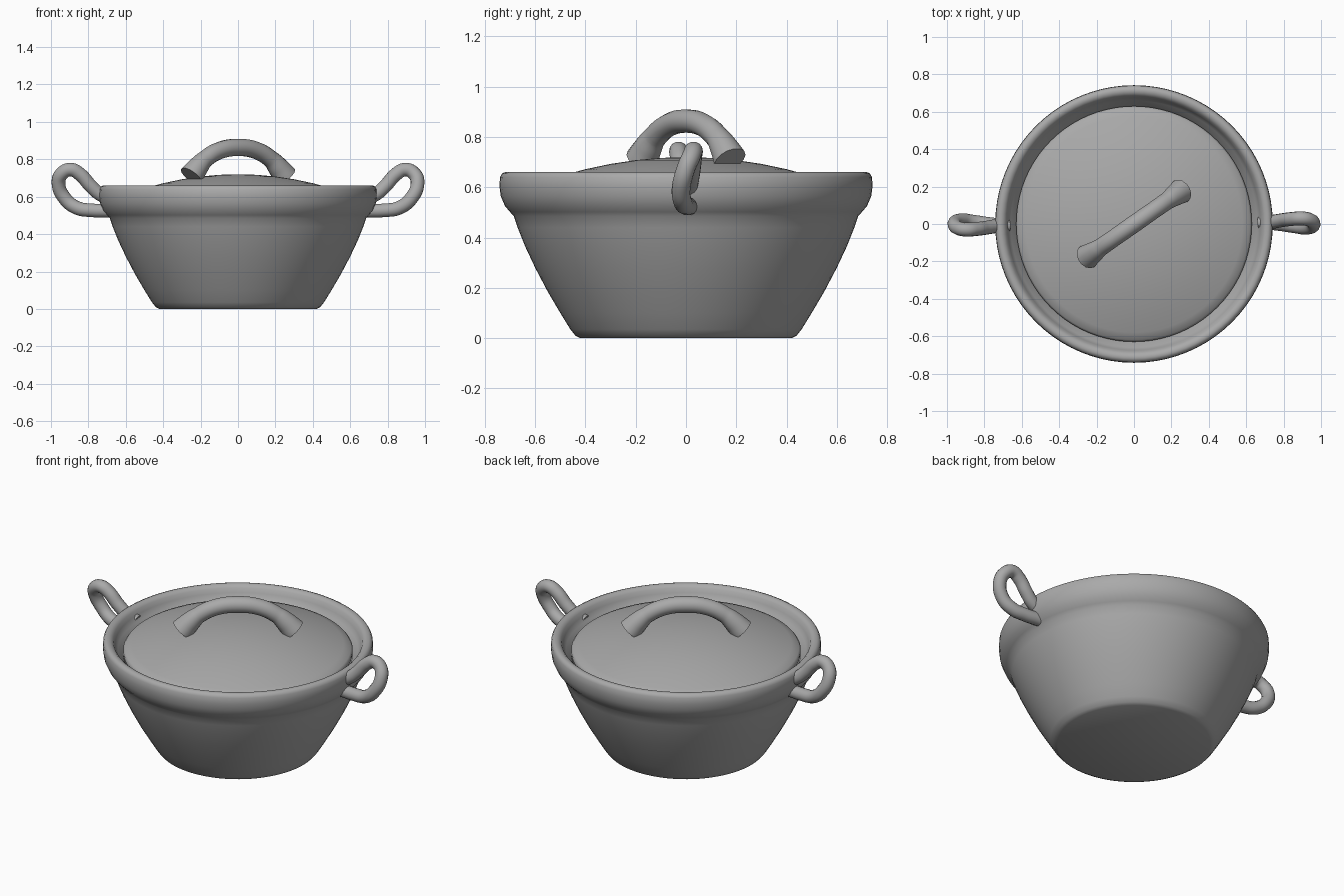
import bpy, bmesh, math
from mathutils import Vector

cube = bpy.data.objects.get("Cube")
if cube:
    bpy.data.objects.remove(cube, do_unlink=True)

# One plain grey clay
clay = bpy.data.materials.new("grey_clay")
clay.use_nodes = True
colour = (0.4, 0.4, 0.4, 1)
clay.diffuse_color = colour
clay.node_tree.nodes["Principled BSDF"].inputs["Base Color"].default_value = colour


def select_only(ob):
    bpy.ops.object.select_all(action='DESELECT')
    ob.select_set(True)
    bpy.context.view_layer.objects.active = ob


def finish(ob, angle):
    select_only(ob)
    bpy.ops.object.shade_smooth_by_angle(angle=math.radians(angle))


def lathe(name, profile, steps=80):
    """Turn a list of (radius, height) points around z."""
    bm = bmesh.new()
    verts = [bm.verts.new((r, 0, z)) for r, z in profile]
    edges = [bm.edges.new(pair) for pair in zip(verts, verts[1:])]
    bmesh.ops.spin(bm, geom=verts + edges, axis=(0, 0, 1), cent=(0, 0, 0),
                   angle=math.tau, steps=steps, use_duplicate=False)
    bmesh.ops.remove_doubles(bm, verts=bm.verts, dist=0.0005)
    bmesh.ops.recalc_face_normals(bm, faces=bm.faces)
    mesh = bpy.data.meshes.new(name)
    bm.to_mesh(mesh)
    bm.free()
    mesh.materials.append(clay)
    ob = bpy.data.objects.new(name, mesh)
    bpy.context.collection.objects.link(ob)
    finish(ob, 40)
    return ob


def tube(name, points, depth):
    """Sweep a round section through (position, radius factor) points."""
    curve = bpy.data.curves.new(name, 'CURVE')
    curve.dimensions = '3D'
    curve.bevel_depth = depth
    curve.bevel_resolution = 5
    curve.resolution_u = 8
    curve.use_fill_caps = True
    spline = curve.splines.new('BEZIER')
    spline.bezier_points.add(len(points) - 1)
    for bp, (pos, radius) in zip(spline.bezier_points, points):
        bp.co = pos
        bp.radius = radius
        bp.handle_left_type = bp.handle_right_type = 'AUTO'
    curve.materials.append(clay)
    ob = bpy.data.objects.new(name, curve)
    bpy.context.collection.objects.link(ob)
    select_only(ob)
    bpy.ops.object.convert(target='MESH')
    finish(ob, 45)
    return ob


# Bowl: flared wall, thick rolled rim, ledge for the lid, hollow inside
lathe("pot_body", [
    (0, 0), (0.42, 0), (0.44, 0.01), (0.46, 0.035), (0.5, 0.1), (0.55, 0.185),
    (0.6, 0.28), (0.64, 0.365), (0.67, 0.44), (0.685, 0.485), (0.7, 0.502),
    (0.72, 0.525), (0.737, 0.565), (0.742, 0.605), (0.74, 0.64), (0.732, 0.655),
    (0.718, 0.661), (0.7, 0.658), (0.685, 0.645), (0.675, 0.62), (0.66, 0.59),
    (0.63, 0.565), (0.61, 0.5), (0.56, 0.34), (0.48, 0.17), (0.4, 0.06), (0, 0.05)])

# Lid: shallow dome with a thin edge
dome = [(r, 0.72 - 0.3 * r * r) for r in (0, 0.1, 0.2, 0.3, 0.4, 0.5, 0.58, 0.62)]
underside = [(r, z - 0.035) for r, z in reversed(dome)]
lathe("lid", dome + [(0.63, 0.592), (0.63, 0.575)] + underside)

# Lid handle: arch set diagonally, with flared feet
half = [(0.305, 0.71, 1.42), (0.265, 0.755, 1.22), (0.215, 0.8, 1.0), (0.12, 0.847, 0.98)]
arch = [(-d, z, s) for d, z, s in half] + [(0, 0.863, 1)] + half[::-1]
along = Vector((math.cos(math.radians(35)), math.sin(math.radians(35)), 0))
tube("lid_handle", [(along * d + Vector((0, 0, z)), s) for d, z, s in arch], 0.047)

# Side handles: twisted loops, the second turned half way round
loop = [(0.69, 0.01, 0.525), (0.78, 0, 0.527), (0.86, -0.012, 0.54), (0.925, -0.02, 0.59),
        (0.96, 0, 0.675), (0.94, 0.022, 0.725), (0.895, 0.03, 0.745), (0.845, 0.027, 0.72),
        (0.79, 0.02, 0.66), (0.74, 0.012, 0.615), (0.675, 0.008, 0.585)]
for name, turn in (("left_handle", 1), ("right_handle", -1)):
    tube(name, [(Vector((x * turn, y * turn, z)), 1) for x, y, z in loop], 0.037)
